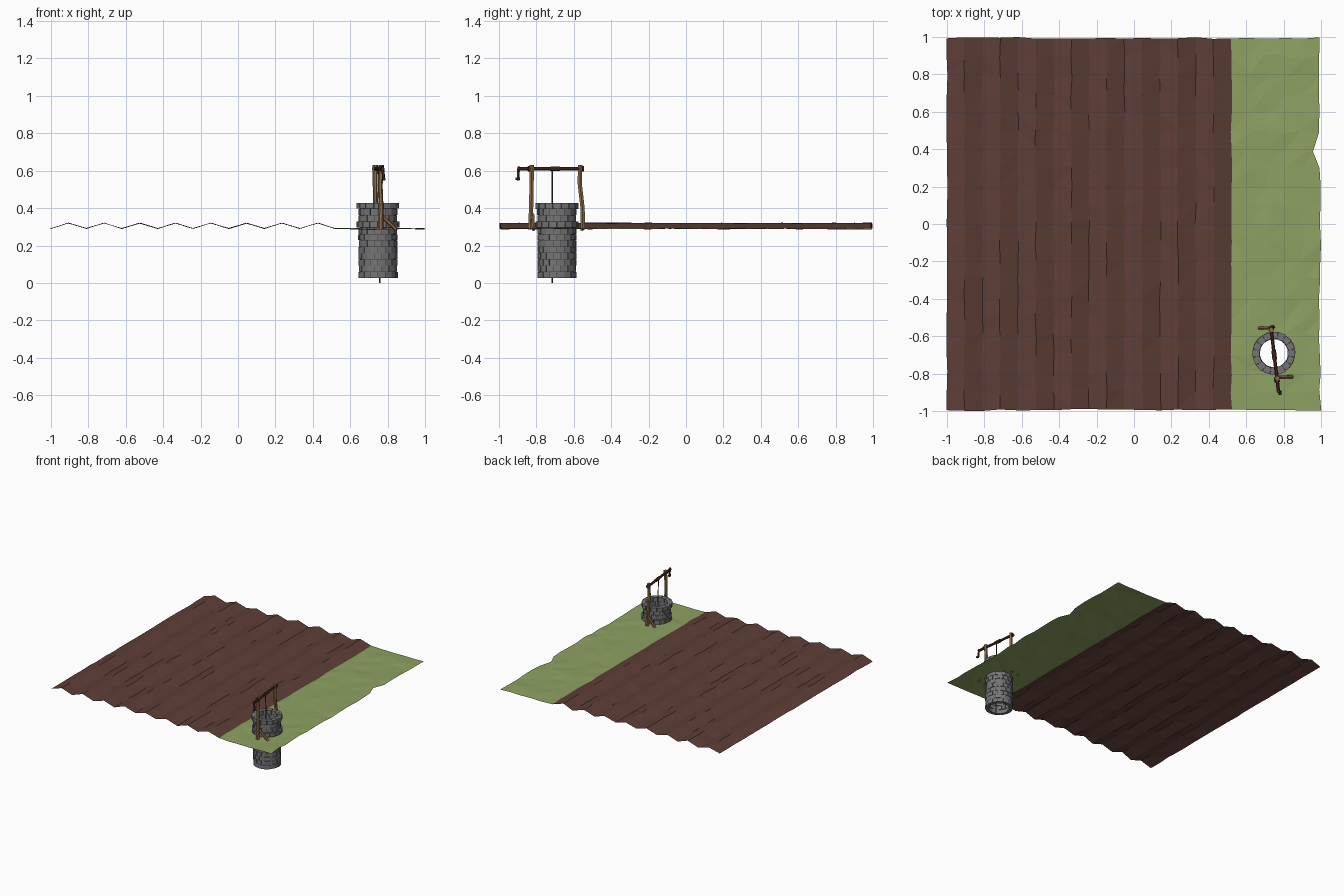
import bpy, bmesh, math, random
from mathutils import Vector
from mathutils.geometry import delaunay_2d_cdt

if "Cube" in bpy.data.objects:
    bpy.data.objects.remove(bpy.data.objects["Cube"])

random.seed(4)


def material(name, r, g, b):
    lin = lambda c: (c / 255 / 12.92) if c < 11 else ((c / 255 + 0.055) / 1.055) ** 2.4
    m = bpy.data.materials.new(name)
    m.diffuse_color = (lin(r), lin(g), lin(b), 1)
    m.use_nodes = True
    m.node_tree.nodes["Principled BSDF"].inputs["Base Color"].default_value = m.diffuse_color
    return m


SOIL = material("soil brown", 94, 62, 55)
GRASS = material("grass green", 141, 162, 98)
STONE = material("stone grey", 117, 117, 117)
MORTAR = material("mortar dark grey", 66, 66, 66)
WOOD = material("post wood", 142, 110, 74)
DARK = material("dark wood", 78, 46, 38)
ROPE = material("rope grey", 62, 58, 56)


def finish(name, bm, mat):
    me = bpy.data.meshes.new(name)
    bm.to_mesh(me)
    bm.free()
    me.materials.append(mat)
    ob = bpy.data.objects.new(name, me)
    bpy.context.collection.objects.link(ob)
    return ob


def tube(name, pts, radii, sides, mat):
    """Straight-sided sweep through the points, capped at both ends."""
    bm = bmesh.new()
    pts = [Vector(p) for p in pts]
    if not isinstance(radii, (list, tuple)):
        radii = [radii] * len(pts)
    rings = []
    for i, p in enumerate(pts):
        d = (pts[min(i + 1, len(pts) - 1)] - pts[max(i - 1, 0)]).normalized()
        u = d.cross(Vector((1, 0, 0)) if abs(d.x) < 0.8 else Vector((0, 1, 0))).normalized()
        v = d.cross(u)
        ring = []
        for k in range(sides):
            a = math.tau * (k + 0.5) / sides
            ring.append(bm.verts.new(p + (u * math.cos(a) + v * math.sin(a)) * radii[i]))
        rings.append(ring)
    for a, b in zip(rings, rings[1:]):
        for k in range(sides):
            n = (k + 1) % sides
            bm.faces.new((a[k], a[n], b[n], b[k]))
    bm.faces.new(rings[0])
    bm.faces.new(rings[-1])
    bmesh.ops.recalc_face_normals(bm, faces=bm.faces)
    return finish(name, bm, mat)


# Shared ground points: columns 0-16 are furrows, 16-21 are grass
ROWS, SOIL_COLS, GRASS_COLS = 20, 16, 5
COLS = SOIL_COLS + GRASS_COLS
ground = {}
for i in range(COLS + 1):
    for j in range(ROWS + 1):
        if i <= SOIL_COLS:
            x = -1 + 1.52 * i / SOIL_COLS
            z = 0.32 if i % 2 else 0.291
            x += random.uniform(-0.004, 0.004)
            z += random.uniform(-0.002, 0.002)
        else:
            x = 0.52 + 0.475 * (i - SOIL_COLS) / GRASS_COLS + random.uniform(-0.01, 0.01)
            z = 0.29 + random.uniform(-0.004, 0.004)
        y = -0.993 + 1.986 * j / ROWS
        y += random.uniform(-0.005, 0.005) if j in (0, ROWS) else random.uniform(-0.02, 0.02)
        if i == COLS:
            x = 0.993 + random.uniform(-0.007, 0.006)
        ground[i, j] = Vector((max(-1, min(1, x)), y, z))
ground[COLS, 14].x = 0.955          # notch in the grass edge
ground[COLS, 0].x = 1.0
ground[0, 5].x = -1.0

# Ploughed field
bm = bmesh.new()
vs = {k: bm.verts.new(p) for k, p in ground.items() if k[0] <= SOIL_COLS}
for i in range(SOIL_COLS):
    for j in range(ROWS):
        a, b, c, d = vs[i, j], vs[i + 1, j], vs[i + 1, j + 1], vs[i, j + 1]
        if random.random() < 0.5:
            bm.faces.new((a, b, c)); bm.faces.new((a, c, d))
        else:
            bm.faces.new((a, b, d)); bm.faces.new((b, c, d))
finish("ploughed_field", bm, SOIL)

# Grass strip with a round opening for the well
CX, CY, HOLE = 0.747, -0.69, 0.09
centre = Vector((CX, CY))
pts, index = [], {}
for (i, j), p in ground.items():
    if i >= SOIL_COLS and (p.xy - centre).length > HOLE + 0.015:
        index[i, j] = len(pts)
        pts.append(p)
first = len(pts)
for k in range(16):
    a = math.tau * k / 16
    pts.append(Vector((CX + HOLE * math.cos(a), CY + HOLE * math.sin(a), 0.29)))
edges = [(first + k, first + (k + 1) % 16) for k in range(16)]
border = [(i, 0) for i in range(SOIL_COLS, COLS)] + [(COLS, j) for j in range(ROWS)]
border += [(i, ROWS) for i in range(COLS, SOIL_COLS, -1)] + [(SOIL_COLS, j) for j in range(ROWS, 0, -1)]
loop = [index[k] for k in border]
edges += list(zip(loop, loop[1:] + loop[:1]))
co, _, tris, orig, _, _ = delaunay_2d_cdt([p.xy for p in pts], edges, [loop], 1, 1e-6)
bm = bmesh.new()
gv = [bm.verts.new((c.x, c.y, pts[o[0]].z if o else 0.29)) for c, o in zip(co, orig)]
for t in tris:
    mid = sum((co[k] for k in t), Vector((0, 0))) / 3
    if (mid - centre).length > HOLE * 0.95:
        bm.faces.new([gv[k] for k in t])
bmesh.ops.recalc_face_normals(bm, faces=bm.faces)
for f in bm.faces:
    if f.normal.z < 0:
        f.normal_flip()
finish("grass_strip", bm, GRASS)


def add_wedge(bm, r0, r1, a0, a1, z0, z1, steps=1):
    """Block filling part of a ring."""
    cols = []
    for s in range(steps + 1):
        a = a0 + (a1 - a0) * s / steps
        c, n = math.cos(a), math.sin(a)
        cols.append([bm.verts.new((CX + r * c, CY + r * n, z))
                     for r, z in ((r0, z0), (r1, z0), (r1, z1), (r0, z1))])
    for p, q in zip(cols, cols[1:]):
        for k in range(4):
            n = (k + 1) % 4
            bm.faces.new((p[k], q[k], q[n], p[n]))
    bm.faces.new(cols[0])
    bm.faces.new(cols[-1])


# Well wall: staggered courses of stone blocks
COURSES, BRICKS, Z0, Z1 = 12, 16, 0.026, 0.429
h = (Z1 - Z0) / COURSES
bm = bmesh.new()
for c in range(COURSES):
    wide = 0.011 if c in (8, 11) else 0
    for b in range(BRICKS):
        a = math.tau * (b + 0.5 * (c % 2)) / BRICKS
        out = 0.104 + wide + random.uniform(-0.002, 0.002)
        add_wedge(bm, 0.077 + random.uniform(-0.002, 0.002), out, a + 0.014,
                  a + math.tau / BRICKS - 0.014, Z0 + c * h + 0.001, Z0 + (c + 1) * h - 0.001)
bmesh.ops.recalc_face_normals(bm, faces=bm.faces)
finish("well_stones", bm, STONE)

# Mortar core showing in the joints
bm = bmesh.new()
add_wedge(bm, 0.082, 0.099, 0, math.tau, Z0 + 0.003, Z1 - 0.004, 32)
bmesh.ops.remove_doubles(bm, verts=bm.verts, dist=1e-5)
bmesh.ops.recalc_face_normals(bm, faces=bm.faces)
finish("well_mortar", bm, MORTAR)

# Crooked posts and their diagonal braces
tube("near_post", [(0.762, -0.832, 0.285), (0.764, -0.828, 0.40), (0.759, -0.826, 0.52), (0.765, -0.824, 0.63)],
     [0.015, 0.013, 0.013, 0.014], 6, WOOD)
tube("far_post", [(0.738, -0.552, 0.285), (0.735, -0.553, 0.40), (0.732, -0.568, 0.53), (0.733, -0.566, 0.63)],
     [0.015, 0.013, 0.013, 0.014], 6, WOOD)
tube("near_brace", [(0.762, -0.82, 0.365), (0.845, -0.815, 0.285)], 0.010, 6, WOOD)
tube("far_brace", [(0.735, -0.555, 0.365), (0.668, -0.555, 0.285)], 0.010, 6, WOOD)

# Axle, winding and collars
top, end = Vector((0.731, -0.55, 0.61)), Vector((0.772, -0.9, 0.61))
tube("axle", [top, end], 0.010, 8, DARK)
along = lambda y: top.lerp(end, (top.y - y) / (top.y - end.y))
for name, y0, y1, r, mat in (("rope_winding", -0.675, -0.725, 0.0135, DARK),
                             ("far_collar", -0.547, -0.556, 0.016, DARK),
                             ("near_collar", -0.836, -0.845, 0.016, DARK)):
    tube(name, [along(y0), along(y1)], r, 8, mat)

# Crank and hanging rope
tube("crank_arm", [(0.771, -0.895, 0.622), (0.779, -0.897, 0.548)], 0.008, 6, DARK)
tube("crank_handle", [(0.779, -0.888, 0.556), (0.780, -0.912, 0.556)], 0.008, 6, DARK)
tube("rope", [(0.752, -0.715, 0.61), (0.757, -0.715, 0.0)], 0.004, 6, ROPE)
